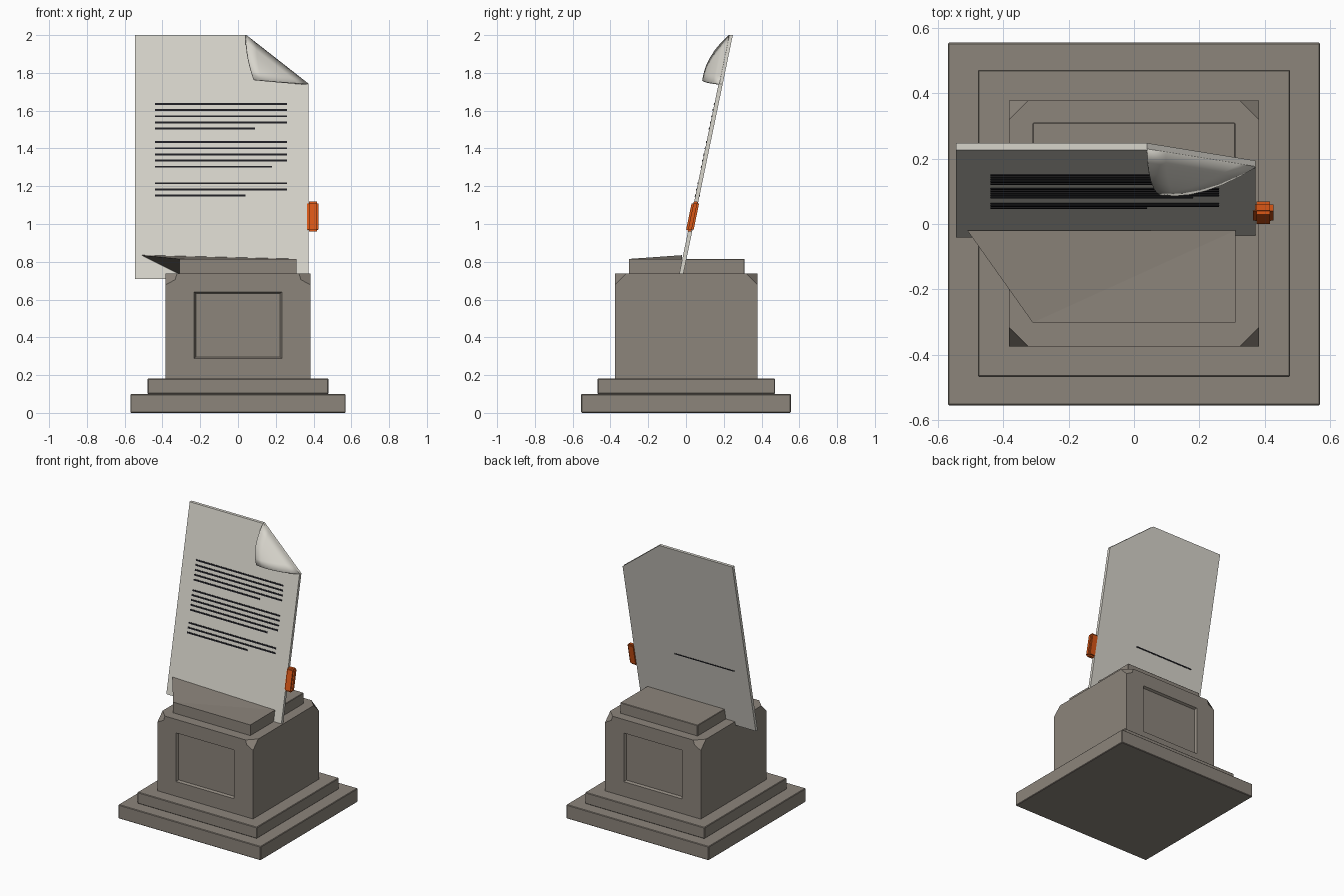
import bpy, bmesh
from mathutils import Vector

if "Cube" in bpy.data.objects:
    bpy.data.objects.remove(bpy.data.objects["Cube"])


def material(name, colour):
    m = bpy.data.materials.new(name)
    m.diffuse_color = (*colour, 1)
    m.use_nodes = True
    m.node_tree.nodes["Principled BSDF"].inputs["Base Color"].default_value = m.diffuse_color
    return m


STONE = material("warm grey stone", (0.262, 0.232, 0.198))
PAPER = material("off white paper", (0.68, 0.66, 0.60))
INK = material("black ink", (0.012, 0.012, 0.016))
ORANGE = material("orange tab", (0.70, 0.095, 0.008))


def finish(name, bm, mat):
    bmesh.ops.recalc_face_normals(bm, faces=bm.faces)
    me = bpy.data.meshes.new(name)
    bm.to_mesh(me)
    bm.free()
    me.materials.append(mat)
    ob = bpy.data.objects.new(name, me)
    bpy.context.collection.objects.link(ob)
    return ob


def box_bm(lo, hi):
    bm = bmesh.new()
    bmesh.ops.create_cube(bm, size=1)
    for v in bm.verts:
        v.co = [lo[i] if v.co[i] < 0 else hi[i] for i in range(3)]
    return bm


def box(name, lo, hi, mat, bevel=0.0):
    bm = box_bm(lo, hi)
    if bevel:
        bmesh.ops.bevel(bm, geom=bm.edges[:], offset=bevel, segments=1, affect='EDGES')
    return finish(name, bm, mat)


def lean(x, z, d=0.0):
    """Point on the leaning sheet, d behind its front face."""
    return Vector((x, -0.035 + 0.207 * (z - 0.74) + d, z))


def slab(name, outline, d0, d1, mat, bevel=0.0):
    """Plate with an x, z outline lying along the leaning sheet."""
    bm = bmesh.new()
    front = [bm.verts.new(lean(x, z, d0)) for x, z in outline]
    back = [bm.verts.new(lean(x, z, d1)) for x, z in outline]
    bm.faces.new(front)
    bm.faces.new(back[::-1])
    n = len(outline)
    for i in range(n):
        j = (i + 1) % n
        bm.faces.new((front[i], back[i], back[j], front[j]))
    if bevel:
        bmesh.ops.bevel(bm, geom=bm.edges[:], offset=bevel, segments=2, affect='EDGES')
    return finish(name, bm, mat)


def rect(x0, x1, z0, z1):
    return [(x0, z0), (x1, z0), (x1, z1), (x0, z1)]


# Stepped base
box("base_step_lower", (-0.57, -0.555, 0), (0.57, 0.555, 0.1), STONE, 0.004)
box("base_step_upper", (-0.478, -0.468, 0.1), (0.478, 0.472, 0.182), STONE, 0.004)

# Pedestal block with sunken panels front and back, and clipped top corners
bm = box_bm((-0.383, -0.375, 0.18), (0.383, 0.378, 0.738))
for side in (-1, 1):
    bm.faces.ensure_lookup_table()
    face = max(bm.faces, key=lambda f: f.normal.y * side + f.calc_center_median().y * side)
    bmesh.ops.inset_individual(bm, faces=[face], thickness=0.1)
    for v in face.verts:
        v.co.x = 0.232 if v.co.x > 0 else -0.232
        v.co.z = 0.64 if v.co.z > 0.46 else 0.288
    bmesh.ops.inset_individual(bm, faces=[face], thickness=0.012, depth=-0.016)
corners = [v for v in bm.verts if v.co.z > 0.73 and abs(v.co.x) > 0.38]
bmesh.ops.bevel(bm, geom=corners, offset=0.06, segments=1, affect='VERTICES')
finish("pedestal_block", bm, STONE)

# Top plinth, with a skewed corner in front of the sheet
box("plinth_back", (-0.31, -0.02, 0.73), (0.31, 0.31, 0.815), STONE, 0.003)
bm = box_bm((-0.31, -0.302, 0.73), (0.31, -0.02, 0.815))
for v in bm.verts:
    if v.co.x < 0 and v.co.y > -0.1 and v.co.z > 0.8:
        v.co = (-0.51, -0.02, 0.835)
bmesh.ops.triangulate(bm, faces=[f for f in bm.faces if f.calc_center_median().x < 0.1])
finish("plinth_front", bm, STONE)

# Leaning sheet with one cut corner
slab("paper_sheet", [(-0.545, 0.71), (0.372, 0.71), (0.372, 1.74), (0.04, 2.0), (-0.545, 2.0)],
     0, 0.022, PAPER)

# Folded corner curling forward from the cut edge
a, b, tip = lean(0.04, 2.0, 0.004), lean(0.372, 1.74, 0.004), Vector((0.083, 0.092, 1.762))
bm = bmesh.new()
rows = 6
grid = []
for r in range(rows + 1):
    t = r / rows
    p, q = a.lerp(tip, t), b.lerp(tip, t)
    bulge = Vector((-0.01, -0.03, 0.0)) * (4 * t * (1 - t))
    count = rows - r
    grid.append([bm.verts.new(p.lerp(q, i / max(count, 1)) + bulge) for i in range(count + 1)])
for r in range(rows):
    up, dn = grid[r], grid[r + 1]
    for i in range(len(dn)):
        bm.faces.new((up[i], up[i + 1], dn[i]))
        if i + 1 < len(dn):
            bm.faces.new((up[i + 1], dn[i + 1], dn[i]))
for f in bm.faces:
    f.smooth = True
flap = finish("folded_corner", bm, PAPER)
shell = flap.modifiers.new("thickness", 'SOLIDIFY')
shell.thickness = 0.008
shell.offset = 0

# Printed lines in three paragraphs: top height, line count, end of the last line
for top, count, last in ((1.636, 5, 0.09), (1.434, 5, 0.18), (1.216, 3, 0.04)):
    for i in range(count):
        z = top - i * 0.0328
        end = last if i == count - 1 else 0.26
        slab("printed_line", rect(-0.44, end, z - 0.005, z + 0.005), -0.003, 0.004, INK)

# Thin line on the back of the sheet
slab("back_line", rect(-0.44, 0.04, 1.146, 1.154), 0.018, 0.0245, INK)

# Orange tab on the right edge
slab("side_tab", rect(0.365, 0.427, 0.96, 1.118), -0.012, 0.028, ORANGE, 0.01)
